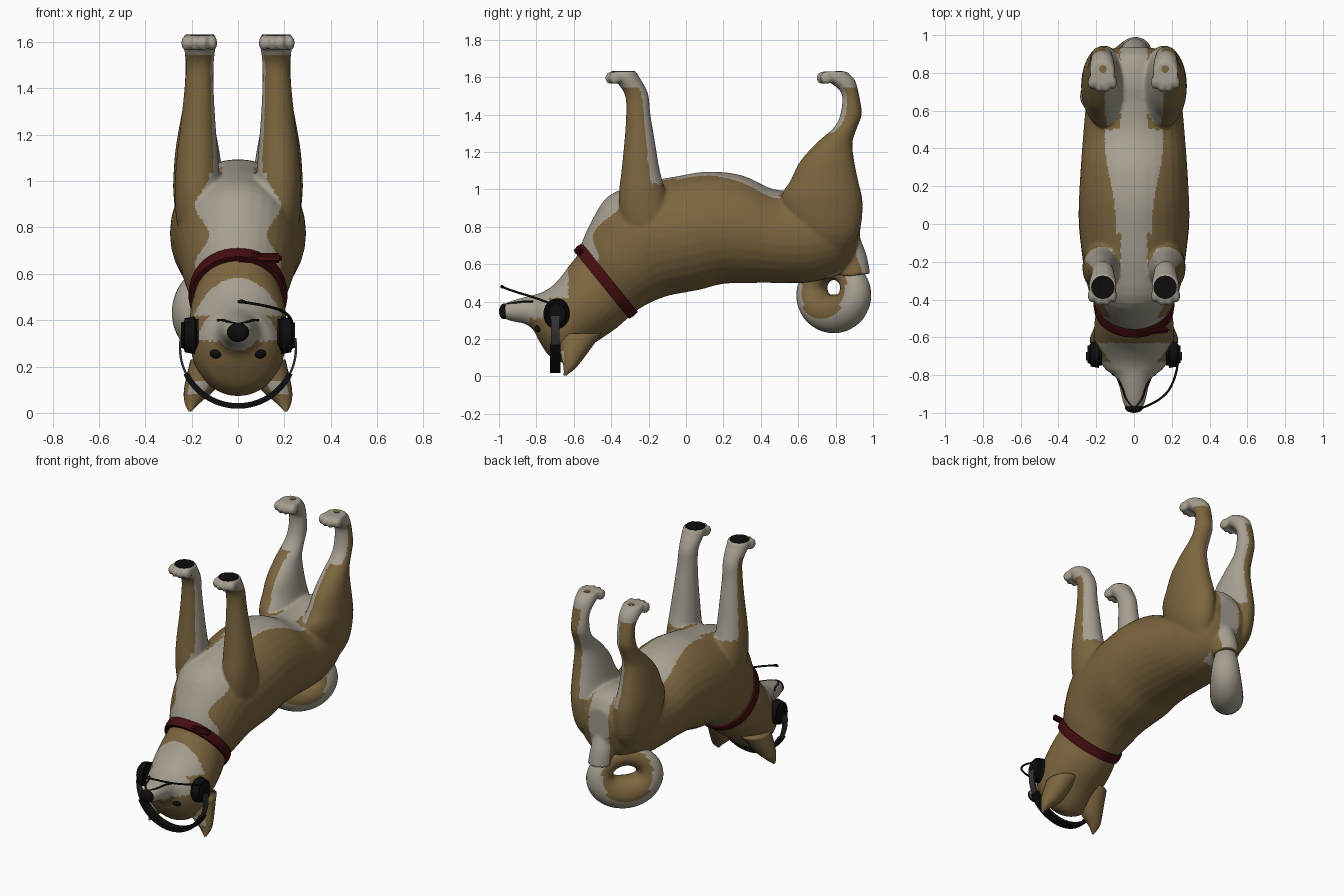
import bpy, bmesh, math
from mathutils import Vector, Matrix

cube = bpy.data.objects.get("Cube")
if cube:
    bpy.data.objects.remove(cube, do_unlink=True)


def material(name, r, g, b):
    m = bpy.data.materials.new(name)
    m.use_nodes = True
    m.diffuse_color = (r, g, b, 1)
    m.node_tree.nodes["Principled BSDF"].inputs["Base Color"].default_value = (r, g, b, 1)
    return m


TAN = material("tan fur", .205, .132, .05)
CREAM = material("cream fur", .385, .35, .285)
BLACK = material("black", .004, .004, .004)
GREY = material("dark grey", .035, .035, .038)
RED = material("red collar", .058, .004, .005)


def finish(name, bm, mats, angle=None):
    """Turn a bmesh into a smooth shaded object."""
    bmesh.ops.recalc_face_normals(bm, faces=bm.faces)
    mesh = bpy.data.meshes.new(name)
    bm.to_mesh(mesh)
    bm.free()
    for m in mats:
        mesh.materials.append(m)
    mesh.shade_smooth()
    if angle:
        mesh.set_sharp_from_angle(angle=angle)
    ob = bpy.data.objects.new(name, mesh)
    bpy.context.scene.collection.objects.link(ob)
    return ob


def skin(bm, rings, closed=False):
    """Bridge rings of points; cap the ends unless closed."""
    rows = [[bm.verts.new(p) for p in ring] for ring in rings]
    n = len(rows[0])
    pairs = list(zip(rows, rows[1:] + rows[:1])) if closed else list(zip(rows, rows[1:]))
    for a, b in pairs:
        for i in range(n):
            j = (i + 1) % n
            bm.faces.new((a[i], a[j], b[j], b[i]))
    if not closed:
        bm.faces.new(rows[0])
        bm.faces.new(rows[-1])


def spline(p0, p1, p2, p3, t):
    return [.5 * (2 * b + (c - a) * t + (2 * a - 5 * b + 4 * c - d) * t * t
                  + (3 * b - a - 3 * c + d) * t ** 3) for a, b, c, d in zip(p0, p1, p2, p3)]


def loft(bm, stations, side=1, steps=4, n=32):
    """Each station: front edge y, z, rear edge y, z, half width, x offset."""
    s = [tuple(k) + (0,) * (6 - len(k)) for k in stations]
    pad = [s[0]] + s + [s[-1]]
    dense = [spline(*pad[i:i + 4], k / steps) for i in range(len(s) - 1) for k in range(steps)]
    rings = []
    for y1, z1, y2, z2, w, x in dense + [s[-1]]:
        mid = Vector((x * side, (y1 + y2) / 2, (z1 + z2) / 2))
        half = Vector((0, (y1 - y2) / 2, (z1 - z2) / 2))
        rings.append([mid + half * math.cos(math.tau * i / n)
                      + Vector((w * math.sin(math.tau * i / n), 0, 0)) for i in range(n)])
    skin(bm, rings)


def ball(bm, centre, size):
    bmesh.ops.create_uvsphere(bm, u_segments=20, v_segments=12, radius=1,
                              matrix=Matrix.LocRotScale(Vector(centre), None, Vector(size)))


def tube(name, points, radius, mat):
    cu = bpy.data.curves.new(name, "CURVE")
    cu.dimensions = "3D"
    cu.bevel_depth = radius
    cu.use_fill_caps = True
    sp = cu.splines.new("NURBS")
    sp.points.add(len(points) - 1)
    for p, co in zip(sp.points, points):
        p.co = (*co, 1)
    sp.use_endpoint_u = True
    sp.order_u = 3
    cu.materials.append(mat)
    bpy.context.scene.collection.objects.link(bpy.data.objects.new(name, cu))


# Coat: torso, head, legs and paws fused into one skin
TORSO = [(-.6, .6, -.36, .27, .18), (-.57, .68, -.28, .34, .19), (-.52, .8, -.2, .39, .23),
         (-.42, .96, -.1, .43, .26), (-.25, 1.03, 0, .45, .28), (-.05, 1.07, .08, .465, .293),
         (.12, 1.095, .2, .495, .29), (.3, 1.075, .36, .5, .28), (.47, 1, .5, .5, .268),
         (.62, 1, .63, .5, .255), (.75, 1.02, .76, .525, .235), (.88, 1, .87, .585, .18),
         (.935, .92, .93, .72, .1)]
HEAD = [(-.53, .7, -.26, .36, .18), (-.615, .605, -.37, .26, .205), (-.67, .53, -.5, .17, .212),
        (-.715, .485, -.62, .075, .2), (-.75, .46, -.72, .1, .175), (-.77, .45, -.78, .18, .145),
        (-.8, .44, -.815, .245, .1), (-.86, .425, -.86, .28, .078), (-.93, .405, -.93, .295, .062),
        (-.975, .385, -.975, .31, .045)]
FORELEG = [(-.25, .68, -.15, .68, .04, .17), (-.34, .8, -.08, .8, .085, .175),
           (-.36, .95, -.1, .95, .098, .175), (-.345, 1.1, -.14, 1.1, .09, .175),
           (-.33, 1.25, -.165, 1.25, .075, .172), (-.32, 1.4, -.19, 1.4, .063, .168),
           (-.325, 1.5, -.2, 1.5, .06, .165), (-.36, 1.56, -.225, 1.56, .066, .165),
           (-.395, 1.6, -.25, 1.6, .073, .166), (-.395, 1.63, -.265, 1.63, .07, .166)]
HINDLEG = [(.64, .62, .82, .62, .04, .13), (.55, .78, .92, .75, .105, .145),
           (.51, .95, .945, .92, .118, .16),
           (.56, 1.05, .92, 1.05, .105, .172), (.61, 1.15, .9, 1.15, .092, .176),
           (.7, 1.25, .89, 1.25, .074, .177), (.79, 1.33, .915, 1.33, .062, .175),
           (.825, 1.4, .94, 1.4, .059, .172), (.835, 1.5, .93, 1.48, .057, .17),
           (.8, 1.55, .915, 1.55, .062, .168), (.74, 1.59, .9, 1.59, .067, .168),
           (.735, 1.63, .86, 1.63, .065, .168)]
TAIL_ROOT = [(.79, .7, .93, .74, .07), (.81, .61, .965, .65, .075), (.825, .53, .985, .55, .078, .005)]
bm = bmesh.new()
for part in (TORSO, HEAD, TAIL_ROOT):
    loft(bm, part)
for side in (1, -1):
    for leg, front in ((FORELEG, -.4), (HINDLEG, .73)):
        loft(bm, leg, side)
        for k in (-1.5, -.5, .5, 1.5):
            ball(bm, (side * (.167 + k * .038), front + .009 * k * k, 1.596), (.021, .036, .035))
coat = finish("coat", bm, [])
remesh = coat.modifiers.new("fuse", "REMESH")
remesh.mode = "VOXEL"
remesh.voxel_size = .01
relax = coat.modifiers.new("relax", "SMOOTH")
relax.iterations = 4
fused = bpy.data.meshes.new_from_object(coat.evaluated_get(bpy.context.evaluated_depsgraph_get()))
coat.modifiers.clear()
coat.data = fused
fused.materials.clear()
fused.materials.append(TAN)
fused.materials.append(CREAM)
fused.shade_smooth()


def is_cream(c, n):
    x, y, z = abs(c.x), c.y, c.z
    inner = -n.x if c.x > 0 else n.x
    if z < .7 and .78 * (y + .43) + .63 * (z - .51) < 0:      # head: throat and muzzle
        return y < -.84 or (z > .31 and y < -.73) or (z > .42 and y < -.63)
    if z > 1.545:                                             # paws
        return True
    if z > 1.03 and x > .07 and y < -.05:                     # forelegs
        return n.y > .4 or inner > .8
    if z > .95 and x > .07 and y > .5:                        # hind legs
        return inner > .3 or (z > 1.3 and n.y < -.5)
    if y > .6:                                                # rump and tail root
        return x < .07 and z > .5 and (n.y > .3 or n.z > 0)
    if y < -.25:                                              # chest
        return n.z - n.y > .3 and x < .155 + .03 * math.sin(25 * (z - .83))
    return n.z > .1 and x < .125 + .03 * math.cos(7 * (y - .45))


for f in fused.polygons:
    f.material_index = int(is_cream(f.center, f.normal))

# Ears with pale inner faces
EAR = [(-.68, .23, -.45, .23, .085, .12), (-.67, .12, -.545, .1, .07, .162),
       (-.655, .05, -.59, .045, .036, .195), (-.654, .006, -.638, .006, .006, .207)]
for side, label in ((1, "left"), (-1, "right")):
    bm = bmesh.new()
    loft(bm, EAR, side, 6, 24)
    ear = finish(label + "_ear", bm, [TAN, CREAM])
    for f in ear.data.polygons:
        f.material_index = int(f.normal.y < -.8 and .08 < f.center.z < .14)

# Curled tail, a tilted ring with a cream outer side
bm = bmesh.new()
across = Vector((.105, .115, 0))
up = Vector((0, 0, 1))
centre = Vector((-.095, .79, .457))
flat = across.normalized().cross(up)
rings = []
for i in range(48):
    a = math.tau * i / 48
    out = across.normalized() * math.cos(a) + up * math.sin(a)
    mid = centre + across * math.cos(a) + up * .122 * math.sin(a)
    r = .084 - .02 * math.sin(a)
    rings.append([mid + (out * math.cos(b) + flat * math.sin(b)) * r
                  for b in (math.tau * k / 24 for k in range(24))])
skin(bm, rings, closed=True)
tail = finish("tail", bm, [TAN, CREAM])
for f in tail.data.polygons:
    f.material_index = int((f.center - centre).length > .182)

# Face: nose, eyes, mouth line
bm = bmesh.new()
ball(bm, (0, -.972, .348), (.048, .028, .042))
finish("nose", bm, [BLACK])
for side, label in ((1, "left"), (-1, "right")):
    bm = bmesh.new()
    ball(bm, (side * .092, -.785, .256), (.03, .023, .021))
    finish(label + "_eye", bm, [BLACK])
    tube(label + "_lip", [(side * .088, -.82, .4), (side * .062, -.86, .402),
                          (side * .046, -.93, .393), (0, -.976, .383)], .005, BLACK)

# Paw pads
for side, label in ((1, "left"), (-1, "right")):
    for where, y, r, mat in (("front", -.335, .062, BLACK), ("hind", .82, .02, TAN)):
        bm = bmesh.new()
        bmesh.ops.create_cone(bm, cap_ends=True, segments=24, radius1=r, radius2=r, depth=.009,
                              matrix=Matrix.Translation((side * .165, y, 1.628)))
        finish(f"{label}_{where}_pad", bm, [mat], .6)

# Collar band with a loose strap end
bm = bmesh.new()
axis = Vector((0, .78, .63))
rings = []
for i in range(64):
    a = math.tau * i / 64
    spoke = Vector((.198 * math.sin(a), -.14 * math.cos(a), .173 * math.cos(a)))
    rings.append([Vector((0, -.43, .51)) + spoke * s + axis * d
                  for s, d in ((.95, -.03), (1.06, -.03), (1.08, 0), (1.06, .03), (.95, .03))])
skin(bm, rings, closed=True)
finish("collar", bm, [RED], .9)
bm = bmesh.new()
bmesh.ops.create_cube(bm, size=1, matrix=Matrix.LocRotScale(
    Vector((.09, -.57, .668)), Matrix.Rotation(.1, 3, "Z"), Vector((.2, .03, .044))))
bmesh.ops.bevel(bm, geom=bm.edges[:], offset=.012, segments=3, affect="EDGES")
finish("collar_strap_end", bm, [RED], .6)


# Headset: band, sliders, ear cups, microphone
def band(name, start, end, width, thick, mat):
    bm = bmesh.new()
    rings = []
    for i in range(33):
        a = math.radians(start + (end - start) * i / 32)
        rings.append([(math.cos(a) * (.25 + r), -.7 + w, .28 + math.sin(a) * (.25 + r))
                      for r, w in ((-thick, -width), (thick, -width), (thick, width), (-thick, width))])
    skin(bm, rings)
    finish(name, bm, [mat], .6)


band("headband", 206, 334, .028, .012, BLACK)
for side, label, start in ((1, "left", 334), (-1, "right", 170)):
    band(label + "_slider", start, start + 36, .023, .005, GREY)
    bm = bmesh.new()
    bmesh.ops.create_cone(bm, cap_ends=True, segments=32, radius1=.085, radius2=.07, depth=.075,
                          matrix=Matrix.Translation((side * .208, -.69, .335))
                          @ Matrix.Diagonal((1, .88, 1, 1))
                          @ Matrix.Rotation(side * math.pi / 2, 4, "Y"))
    rims = [e for e in bm.edges if len(e.link_faces) == 2 and e.calc_face_angle() > 1]
    bmesh.ops.bevel(bm, geom=rims, offset=.015, segments=3, affect="EDGES")
    finish(label + "_ear_cup", bm, [BLACK], .6)
tube("microphone_arm", [(.235, -.7, .38), (.23, -.8, .42), (.15, -.94, .46), (.01, -.985, .48)],
     .006, BLACK)
bm = bmesh.new()
ball(bm, (.015, -.983, .48), (.018, .01, .009))
finish("microphone_tip", bm, [BLACK])
